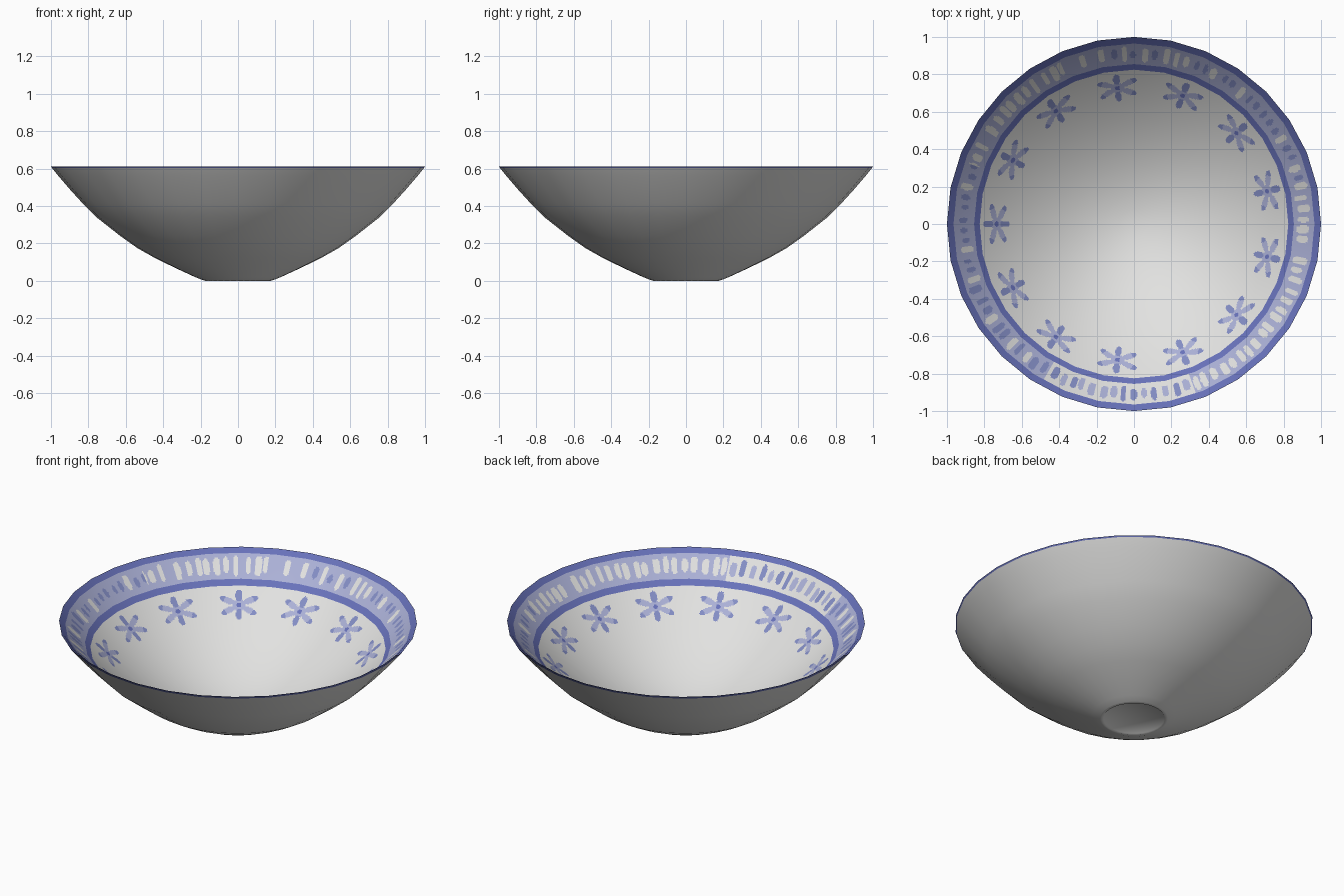
import bpy, math, random

if "Cube" in bpy.data.objects:
    bpy.data.objects.remove(bpy.data.objects["Cube"])

random.seed(4)
SIDES = 32


def material(name, rgb):
    m = bpy.data.materials.new(name)
    m.diffuse_color = (*rgb, 1)
    m.use_nodes = True
    m.node_tree.nodes["Principled BSDF"].inputs["Base Color"].default_value = m.diffuse_color
    return m


MATS = [material("glaze_white", (0.76, 0.76, 0.75)),
        material("rim_blue", (0.14, 0.17, 0.50)),
        material("dash_blue", (0.23, 0.27, 0.56)),
        material("pale_blue", (0.41, 0.44, 0.68))]
WHITE, RIM, MID, PALE = range(4)


def inner_z(r):
    return min(0.61, 0.035 + 0.59 * r ** 1.8)


def inner_normal(v):
    r = max(math.hypot(v.co.x, v.co.y), 1e-5)
    s = 0.59 * 1.8 * r ** 0.8
    n = (-s * v.co.x / r, -s * v.co.y / r, 1.0)
    k = math.sqrt(s * s + 1)
    return tuple(c / k for c in n)


def lathe(name, profile, sub=1, rule=None, inside=False):
    """Spin a profile into a 32-sided shell; each side may be cut into sub strips."""
    n = SIDES * sub
    unit = []
    for j in range(n):
        s, t = divmod(j, sub)
        t /= sub
        a, b = (2 * math.pi * (s + k) / SIDES for k in (0, 1))
        unit.append((math.cos(a) * (1 - t) + math.cos(b) * t,
                     math.sin(a) * (1 - t) + math.sin(b) * t))
    verts, rings = [], []
    for r, z in profile:
        if r == 0:
            rings.append([len(verts)] * n)
            verts.append((0, 0, z))
        else:
            rings.append(list(range(len(verts), len(verts) + n)))
            verts += [(r * x, r * y, z) for x, y in unit]
    faces, mats = [], []
    for i in range(len(profile) - 1):
        rm = (profile[i][0] + profile[i + 1][0]) / 2
        zm = (profile[i][1] + profile[i + 1][1]) / 2
        for j in range(n):
            k = (j + 1) % n
            f = [rings[i][j], rings[i][k], rings[i + 1][k], rings[i + 1][j]]
            if f[0] == f[1]:
                f = f[1:]
            faces.append(f[::-1] if inside else f)
            mats.append(rule(rm, zm, 2 * math.pi * (j + 0.5) / n) if rule else WHITE)
    me = bpy.data.meshes.new(name)
    me.from_pydata(verts, [], faces)
    for m in MATS:
        me.materials.append(m)
    me.polygons.foreach_set("material_index", mats)
    me.polygons.foreach_set("use_smooth", [True] * len(faces))
    me.update()
    if inside:  # keep the inside evenly rounded across the cut strips
        me.normals_split_custom_set_from_vertices([inner_normal(v) for v in me.vertices])
    ob = bpy.data.objects.new(name, me)
    bpy.context.collection.objects.link(ob)
    return ob


# Painted border: about a hundred brushed dashes, styled by sector
DASHES = 102
JIT = [(random.uniform(-0.15, 0.15), random.uniform(0.24, 0.36),
        random.uniform(0.868, 0.885), random.uniform(0.935, 0.956),
        random.random()) for _ in range(DASHES)]


def border(r, a):
    deg = math.degrees(a) % 360
    f = deg / 360 * DASHES
    off, half, r0, r1, pick = JIT[int(f) % DASHES]
    u = (f % 1 - 0.5 - off) / half
    v = (r - (r0 + r1) / 2) / ((r1 - r0) / 2)
    dash = abs(u) ** 2.5 + abs(v) ** 4 < 1
    if 240 < deg < 290:                       # white ground, blue dashes
        return (MID if pick < 0.4 else PALE) if dash else WHITE
    if 100 < deg < 160 or 290 < deg or deg < 8:  # pale ground, white dashes
        return WHITE if dash and pick < 0.9 else PALE
    if 200 < deg <= 240:                      # mixed
        return (WHITE if pick < 0.55 else MID) if dash else PALE
    small = abs(u * 1.15) ** 2 + abs(v * 1.5) ** 2 < 1
    if pick < 0.25:
        return WHITE if dash else PALE
    return MID if small else PALE             # pale ground, blue dashes


# Thirteen six-petalled flowers under the ring
FLOWERS = 13


def flower(r, a):
    step = 2 * math.pi / FLOWERS
    d = (a - math.pi + step / 2) % step - step / 2
    u, v = 0.735 * d, (r - 0.735) * 1.35
    s = math.hypot(u, v)
    if s < 0.014:
        return RIM
    for k in range(6):
        t = math.radians(90 + 60 * k)
        if k % 3:                              # spread the side petals sideways
            t = math.radians((28, 152, 208, 332)[(k - 1) - (k > 3)])
        along = u * math.cos(t) + v * math.sin(t)
        across = -u * math.sin(t) + v * math.cos(t)
        mid, ln, wd = (0.07, 0.045, 0.019) if k % 3 else (0.062, 0.036, 0.018)
        if abs((along - mid) / ln) ** 2.5 + abs(across / wd) ** 2 < 1:
            return MID if k % 3 == 0 or s > 0.088 else PALE
    return PALE if s < 0.036 else WHITE


def wall_paint(r, z, a):
    if r > 0.965:
        return RIM
    if r > 0.855:
        return border(r, a)
    if r > 0.825:
        return RIM
    return flower(r, a)


# Outer shell with a small flat foot
outer = [(0, 0.005), (0.17, 0.005), (0.175, 0), (0.19, 0.004), (0.23, 0.02), (0.33, 0.066),
         (0.445, 0.122), (0.54, 0.176), (0.63, 0.24), (0.76, 0.342),
         (0.83, 0.413), (0.90, 0.49), (0.96, 0.56), (0.994, 0.602), (1.0, 0.61)]
lathe("outer_shell", outer, rule=lambda r, z, a: RIM if z > 0.602 else WHITE)

# Plain inner floor
floor_rows = [0, 0.08, 0.16, 0.24, 0.32, 0.4, 0.48, 0.56, 0.64]
lathe("inner_floor", [(r, inner_z(r)) for r in floor_rows], inside=True)

# Painted inner wall, cut finely so the pattern reads cleanly
wall_rows = [0.64 + 0.005 * i for i in range(38)]            # flowers, up to 0.825
wall_rows += [0.855 + 0.0055 * i for i in range(21)]         # border, up to 0.965
wall_rows += [0.985, 1.0]
lathe("painted_inner_wall", [(r, inner_z(r)) for r in wall_rows], sub=28,
      rule=wall_paint, inside=True)
